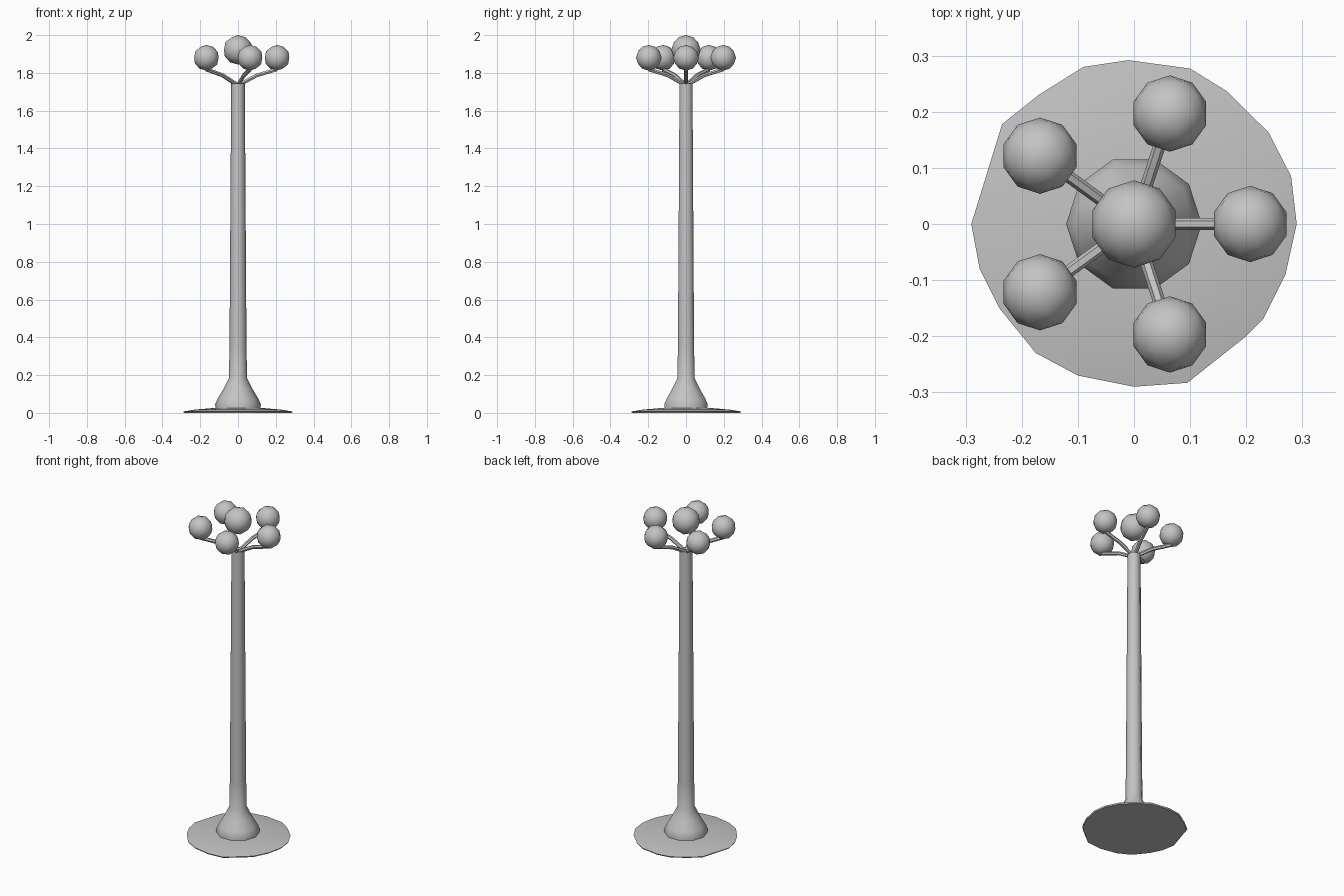
import bpy
import bmesh
import math
from mathutils import Vector

if "Cube" in bpy.data.objects:
    bpy.data.objects.remove(bpy.data.objects["Cube"], do_unlink=True)

grey = bpy.data.materials.new("plain grey")
grey.use_nodes = True
colour = (0.55, 0.55, 0.55, 1)
grey.diffuse_color = colour
grey.node_tree.nodes["Principled BSDF"].inputs["Base Color"].default_value = colour


def finish(bm, name, angle):
    """Turn a bmesh into a named, smoothly shaded object."""
    bmesh.ops.recalc_face_normals(bm, faces=bm.faces[:])
    mesh = bpy.data.meshes.new(name)
    bm.to_mesh(mesh)
    bm.free()
    mesh.materials.append(grey)
    obj = bpy.data.objects.new(name, mesh)
    bpy.context.collection.objects.link(obj)
    bpy.ops.object.select_all(action="DESELECT")
    obj.select_set(True)
    bpy.context.view_layer.objects.active = obj
    bpy.ops.object.shade_smooth_by_angle(angle=math.radians(angle))
    return obj


def loft(rings, name, angle=50):
    """Skin a stack of equal-length point rings and cap both ends."""
    bm = bmesh.new()
    loops = [[bm.verts.new(p) for p in ring] for ring in rings]
    count = len(loops[0])
    for low, high in zip(loops, loops[1:]):
        for i in range(count):
            j = (i + 1) % count
            bm.faces.new((low[i], low[j], high[j], high[i]))
    bm.faces.new(loops[0][::-1])
    bm.faces.new(loops[-1])
    return finish(bm, name, angle)


def circle(radius, z, sides):
    steps = [math.tau * i / sides for i in range(sides)]
    return [(radius * math.cos(a), radius * math.sin(a), z) for a in steps]


def ball(name, radius, place):
    bm = bmesh.new()
    bmesh.ops.create_icosphere(bm, subdivisions=2, radius=radius)
    bmesh.ops.translate(bm, verts=bm.verts[:], vec=place)
    return finish(bm, name, 60)


def arm(name, turn):
    """Bent six-sided rod reaching outwards from the trunk top."""
    path = [(0.0, 1.735), (0.035, 1.752), (0.1, 1.787), (0.205, 1.818)]
    out = Vector((math.cos(turn), math.sin(turn), 0))
    side = Vector((-out.y, out.x, 0))
    up = Vector((0, 0, 1))
    rings = []
    for k, (reach, z) in enumerate(path):
        before, after = path[max(k - 1, 0)], path[min(k + 1, len(path) - 1)]
        along = out * (after[0] - before[0]) + up * (after[1] - before[1])
        across = along.normalized().cross(side)
        centre = out * reach + up * z
        rings.append([centre + side * x + across * y
                      for x, y, _ in circle(0.011, 0, 6)])
    return loft(rings, name)


# Irregular, slightly domed ground disc
outline = [(.29, 0), (.28, .085), (.24, .163), (.165, .237), (.1, .277),
           (-.01, .292), (-.09, .28), (-.17, .23), (-.235, .178),
           (-.29, 0), (-.275, -.08), (-.24, -.15), (-.175, -.23),
           (-.1, -.27), (0, -.29), (.095, -.283), (.2, -.2), (.23, -.17),
           (.27, -.09)]
levels = [(0.985, 0), (1, 0.007), (0.8, 0.017), (0.4, 0.027)]
loft([[(x * s, y * s, z) for x, y in outline] for s, z in levels],
     "ground_disc")

# Tapered trunk with a flared foot
profile = [(0.118, 0.01), (0.121, 0.045), (0.108, 0.075), (0.078, 0.125),
           (0.048, 0.185), (0.045, 0.35), (0.036, 1.745)]
loft([circle(r, z, 10) for r, z in profile], "trunk")

# Five arms, each carrying a ball
for n in range(5):
    turn = math.tau * n / 5
    arm(f"arm_{n + 1}", turn)
    ball(f"outer_ball_{n + 1}", 0.068,
         (0.207 * math.cos(turn), 0.207 * math.sin(turn), 1.88))

# Larger ball above the middle
ball("centre_ball", 0.078, (0, 0, 1.922))
